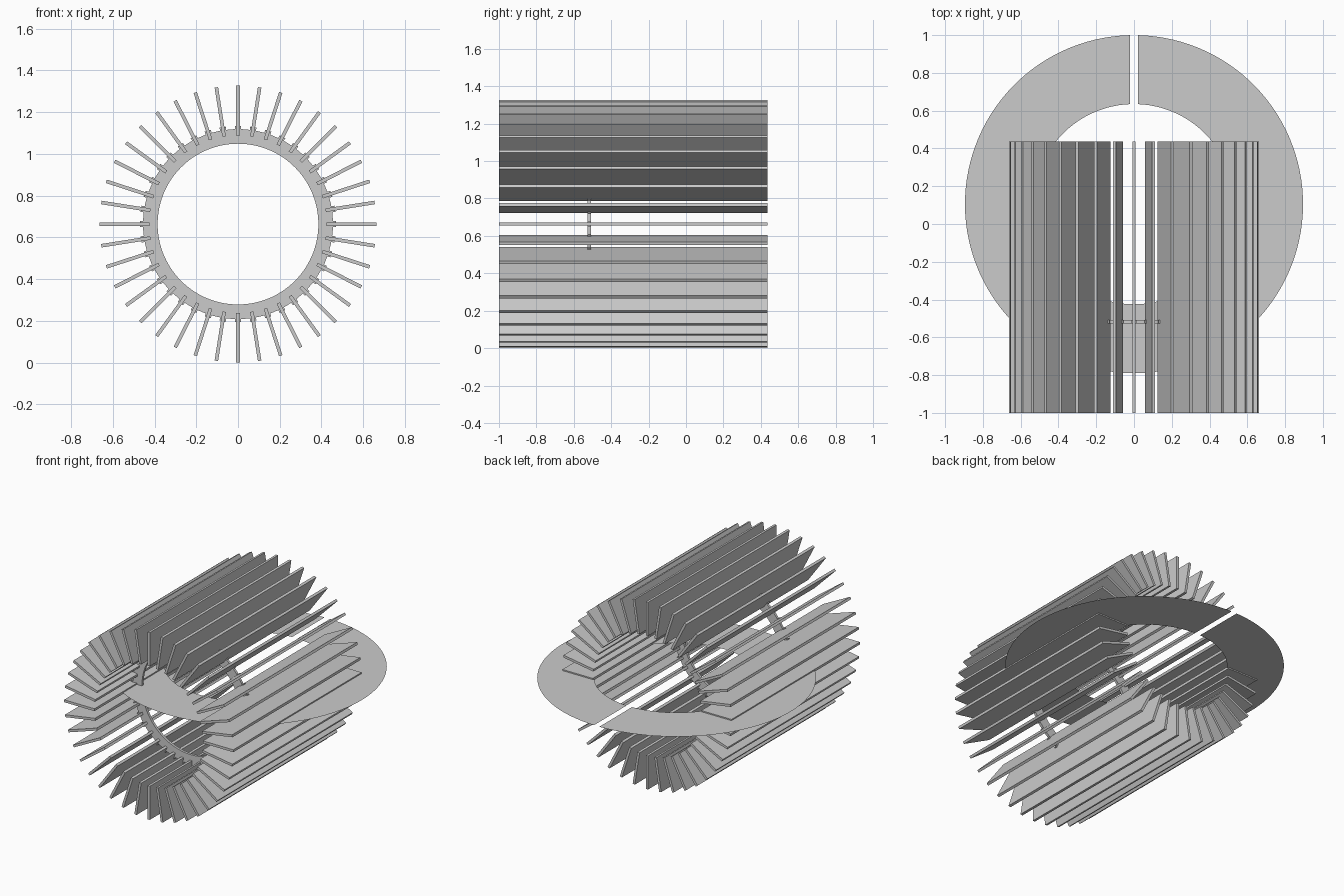
import bpy
import math
from mathutils import Matrix

if "Cube" in bpy.data.objects:
    bpy.data.objects.remove(bpy.data.objects["Cube"], do_unlink=True)

FINS = 40
AXIS_Z = 0.663
FIN_IN, FIN_OUT, FIN_THICK = 0.425, 0.663, 0.017
FIN_FRONT, FIN_BACK = -1.0, 0.437
HOOP_Y, HOOP_THICK = -0.517, 0.018

grey = bpy.data.materials.new("light grey")
grey.use_nodes = True
grey.diffuse_color = (0.6, 0.6, 0.6, 1)
grey.node_tree.nodes["Principled BSDF"].inputs["Base Color"].default_value = (0.6, 0.6, 0.6, 1)


def make(name, verts, faces):
    mesh = bpy.data.meshes.new(name)
    mesh.from_pydata(verts, [], faces)
    mesh.materials.append(grey)
    obj = bpy.data.objects.new(name, mesh)
    bpy.context.collection.objects.link(obj)
    return obj


def box(x, y, z):
    """Corners and outward faces of a box between the given ranges."""
    verts = [(a, b, c) for a in x for b in y for c in z]
    faces = [(0, 1, 3, 2), (4, 6, 7, 5), (0, 4, 5, 1),
             (2, 3, 7, 6), (0, 2, 6, 4), (1, 5, 7, 3)]
    return verts, faces


def radial_boxes(name, inner, outer, width, y):
    """One box repeated around the long axis."""
    base, quads = box((-width / 2, width / 2), y, (inner, outer))
    for i in range(FINS):
        turn = Matrix.Translation((0, 0, AXIS_Z)) @ Matrix.Rotation(math.tau * i / FINS, 4, 'Y')
        obj = make(f"{name}_{i + 1}", base, quads)
        obj.data.transform(turn)


# Radial fins and the small collars holding them on the hoop
hoop_y = (HOOP_Y - HOOP_THICK / 2, HOOP_Y + HOOP_THICK / 2)
radial_boxes("fin", FIN_IN, FIN_OUT, FIN_THICK, (FIN_FRONT, FIN_BACK))
radial_boxes("fin_collar", FIN_IN, 0.47, 0.03, hoop_y)

# Upright support hoop: rectangular section swept around the axis
N = 120
section = [(0.385, hoop_y[0]), (0.455, hoop_y[0]), (0.455, hoop_y[1]), (0.385, hoop_y[1])]
verts = [(r * math.sin(math.tau * i / N), y, AXIS_Z + r * math.cos(math.tau * i / N))
         for i in range(N) for r, y in section]
faces = [(i * 4 + k, i * 4 + (k + 1) % 4, (i + 1) % N * 4 + (k + 1) % 4, (i + 1) % N * 4 + k)
         for i in range(N) for k in range(4)]
make("support_hoop", verts, faces)

# Flat horizontal disc sheet with a parallel-sided slit at the back
GAP, CENTRE_Y = 0.021, 0.105
verts = []
for i in range(N + 1):
    for r in (0.53, 0.895):
        start = math.asin(GAP / r)
        a = start + (math.tau - 2 * start) * i / N
        verts.append((r * math.sin(a), CENTRE_Y + r * math.cos(a), AXIS_Z))
faces = [(2 * i, 2 * i + 2, 2 * i + 3, 2 * i + 1) for i in range(N)]
disc = make("split_disc", verts, faces)
if disc.data.polygons[0].normal.z < 0:
    disc.data.flip_normals()
